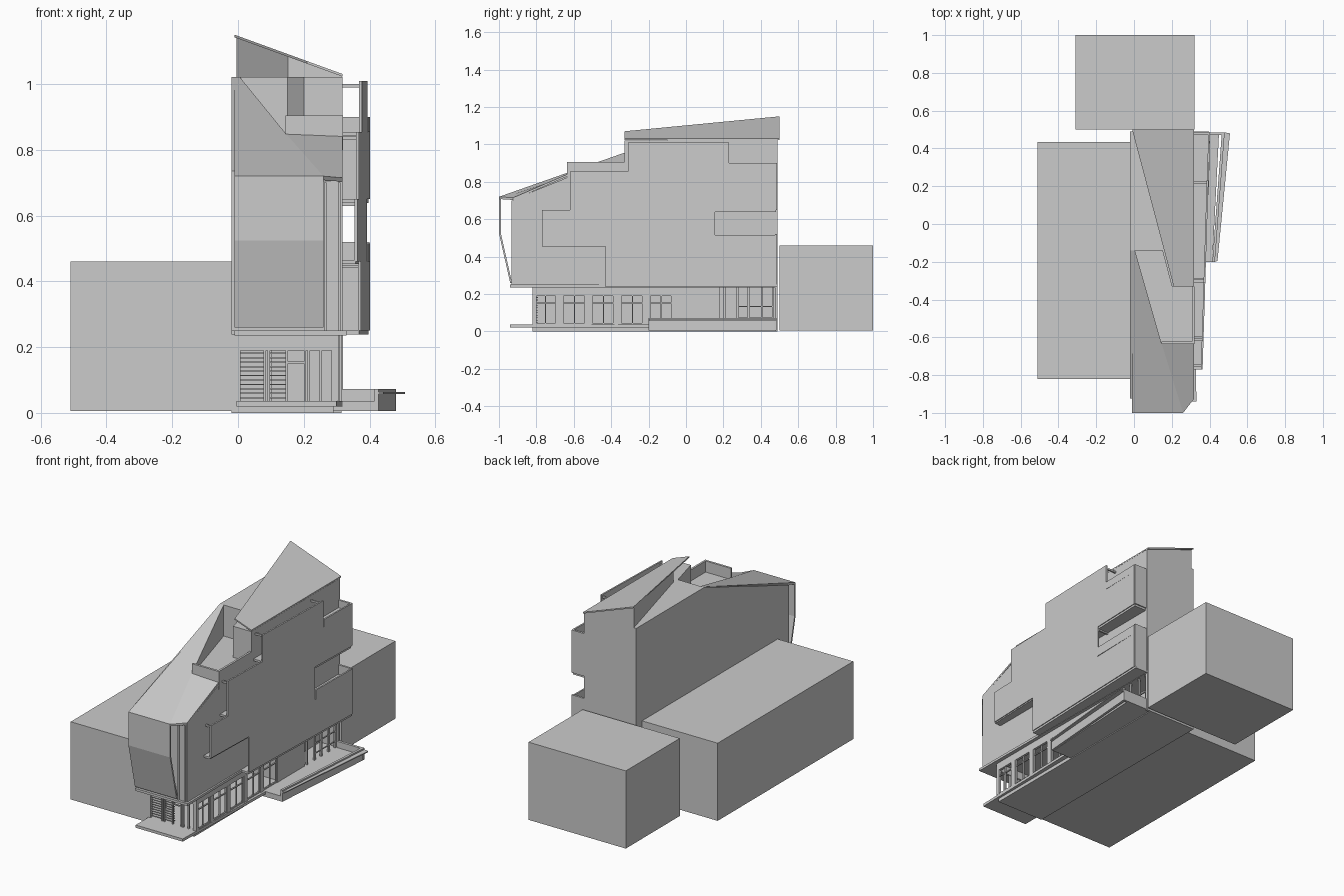
import bpy, bmesh
from mathutils import Vector


def mesh(name, verts, faces):
    me = bpy.data.meshes.new(name)
    me.from_pydata([tuple(v) for v in verts], [], faces)
    bm = bmesh.new()
    bm.from_mesh(me)
    bmesh.ops.recalc_face_normals(bm, faces=bm.faces)
    bm.to_mesh(me)
    bm.free()
    ob = bpy.data.objects.new(name, me)
    bpy.context.collection.objects.link(ob)
    return ob


def loft(name, a, b):
    """Closed solid between two matching polygons."""
    n = len(a)
    faces = [list(range(n)), list(range(2 * n - 1, n - 1, -1))]
    faces += [[i, (i + 1) % n, n + (i + 1) % n, n + i] for i in range(n)]
    return mesh(name, list(a) + list(b), faces)


def slab(name, top, offset):
    """Sheet polygon thickened by an offset vector."""
    return loft(name, top, [Vector(p) + Vector(offset) for p in top])


def plan(name, pts, z0, z1):
    return loft(name, [(x, y, z0) for x, y in pts], [(x, y, z1) for x, y in pts])


def profile(name, pts, x0, x1):
    return loft(name, [(x0, y, z) for y, z in pts], [(x1, y, z) for y, z in pts])


def box(name, x0, x1, y0, y1, z0, z1):
    return plan(name, [(x0, y0), (x1, y0), (x1, y1), (x0, y1)], z0, z1)


# Neighbouring blocks
box("left_neighbour_block", -.51, -.02, -.82, .435, 0.005, .46)
box("rear_neighbour_block", -.31, .32, .5, 1, 0.005, .46)

# Upper body: tall rear part and lower front part
plan("rear_body", [(-.02, -.14), (-.02, .49), (.318, .49), (.318, -.33), (.2, -.33), (.15, -.14)], .24, 1.022)
profile("front_body", [(-.925, .25), (-.925, .705), (-.63, .825), (-.63, .84), (-.14, .84), (-.14, .25)], -.01, .318)
profile("left_wall", [(-.925, .25), (-.925, .735), (-.14, 1.022), (-.14, .25)], -.02, -.01)

# Sloping roof beside the terrace
top = [(-.01, -.14, 1.022), (.005, -.14, 1.022), (.145, -.63, .85), (-.01, -.63, .85)]
loft("sloping_roof", top, [(x, y, .82) for x, y, z in top])

# Folded front roof and projecting nose
slab("front_roof", [(-.01, -.63, .85), (.145, -.63, .85), (.26, -1, .72), (-.01, -1, .72)], (0, 0, -.012))
slab("front_roof_facet", [(.145, -.63, .85), (.318, -.63, .843), (.318, -.925, .715), (.26, -1, .72)], (0, 0, -.012))
profile("nose_front", [(-1, .72), (-1, .525), (-.94, .26), (-.93, .26), (-.99, .525), (-.99, .72)], -.01, .26)
for x in (.265, .308):
    box("front_mullion", x - .004, x + .004, -.932, -.925, .25, .7)

# Terrace parapet
box("parapet_front", .145, .32, -.635, -.622, .8, .905)
box("parapet_right", .308, .32, -.622, -.33, .8, .905)

# Tilted upper roof on a wedge-shaped wall


def roof_z(x):
    return 1.03 + (.32 - x) * .3636


edge = [(-.01, .5), (.318, .5), (.318, -.33), (.21, -.33)]
slab("tilted_roof", [(x, y, roof_z(x)) for x, y in edge], (0, 0, -.008))
wedge = [(-.005, .49), (.315, .49), (.315, -.1), (.152, -.1)]
loft("roof_wedge", [(x, y, roof_z(x) - .008) for x, y in wedge], [(x, y, 1.02) for x, y in wedge])


# Slanted balcony screens on the right side
def screen_x(y):
    return .387 + .031 * y


def screen(name, pts):
    slab(name, [(screen_x(y), y, z) for y, z in pts], (-.009, 0, 0))


screen("lower_screen", [(-.77, .65), (.155, .65), (.155, .46), (.48, .46), (.48, .25), (-.43, .25),
                        (-.43, .46), (-.77, .46)])
screen("middle_screen", [(-.62, .855), (.48, .855), (.48, .65), (-.62, .65)])
screen("top_screen", [(-.31, 1.01), (.23, 1.01), (.23, .855), (-.31, .855)])

# Balcony floors, end walls and struts
for y0, y1, z in ((-.43, .49, .245), (-.77, .48, .46), (-.62, .48, .645), (-.31, .48, .85)):
    plan("balcony_floor", [(.31, y0), (screen_x(y0) - .005, y0), (screen_x(y1) - .005, y1), (.31, y1)], z - .007, z + .005)
for z0, z1 in ((.25, .52), (.65, .9)):
    box("balcony_end_wall", .31, .4, .475, .487, z0, z1)
slab("lower_rail", [(.396, .155, .515), (.402, .48, .515), (.402, .48, .46), (.396, .155, .46)], (-.009, 0, 0))
slab("upper_rail", [(.396, .23, .9), (.402, .48, .9), (.402, .48, .855), (.396, .23, .855)], (-.009, 0, 0))
for y, z in ((-.75, .64), (-.6, .84), (-.4, .45), (-.29, 1.0), (.22, 1.0), (.15, .64)):
    box("screen_strut", .315, screen_x(y) - .005, y - .005, y + .005, z - .01, z)

# Ground floor slabs and solid parts
plan("upper_slab", [(-.01, -.94), (.33, -.94), (.318, .49), (-.01, .49)], .236, .25)
plan("entrance_slab", [(-.005, -.94), (.3, -.94), (.318, -.2), (.318, .48), (-.005, .48)], .02, .036)
box("ground_base", 0, .29, -.82, .48, 0, .02)
box("ground_left_wall", -.02, .005, -.82, .49, 0, .24)
box("ground_rear_wall", 0, .315, .475, .49, 0, .24)
box("ground_core", .1, .305, -.05, .18, .03, .24)
box("lobby_wall", .18, .2, .18, .48, .03, .24)

# Shopfront windows along the right side
box("side_header", .29, .305, -.82, -.05, .19, .24)
for i in range(5):
    y0 = -.815 + i * .155
    box("side_pier", .29, .306, y0 + .122, y0 + .155, .036, .19)
    for y in (y0, y0 + .06, y0 + .116):
        box("side_mullion", .294, .302, y, y + .006, .036, .19)
    box("side_transom", .294, .302, y0, y0 + .122, .15, .156)
    box("side_sill", .294, .302, y0, y0 + .122, .036, .044)

# Front windows, with slats on two bays
box("front_header", 0, .305, -.82, -.805, .19, .24)
box("corner_pier", .288, .305, -.82, -.8, .036, .24)
for x in (0, .078, .09, .145, .2, .212, .248, .284):
    box("front_mullion", x, x + .007, -.82, -.808, .036, .19)
for i in range(11):
    z = .044 + i * .0135
    for x0, x1 in ((.007, .078), (.097, .145)):
        box("front_slat", x0, x1, -.81, -.79, z, z + .004)
box("front_transom", .145, .2, -.818, -.81, .15, .156)

# Lobby posts and glazing
for y in (.2, .27, .33, .4, .46):
    box("lobby_post", .298, .308, y, y + .01, .03, .24)
for z in (.07, .13):
    box("lobby_rail", .3, .306, .27, .47, z, z + .005)

# Side ramp with kerb walls
plan("ramp_deck", [(.29, -.2), (.415, -.2), (.45, .48), (.29, .48)], .005, .036)
plan("ramp_outer_wall", [(.415, -.2), (.428, -.2), (.48, .485), (.465, .485)], .005, .073)
plan("ramp_handrail", [(.428, -.2), (.442, -.195), (.508, .48), (.48, .485)], .058, .064)
plan("ramp_back_wall", [(.315, .47), (.48, .47), (.48, .485), (.315, .485)], .005, .073)
